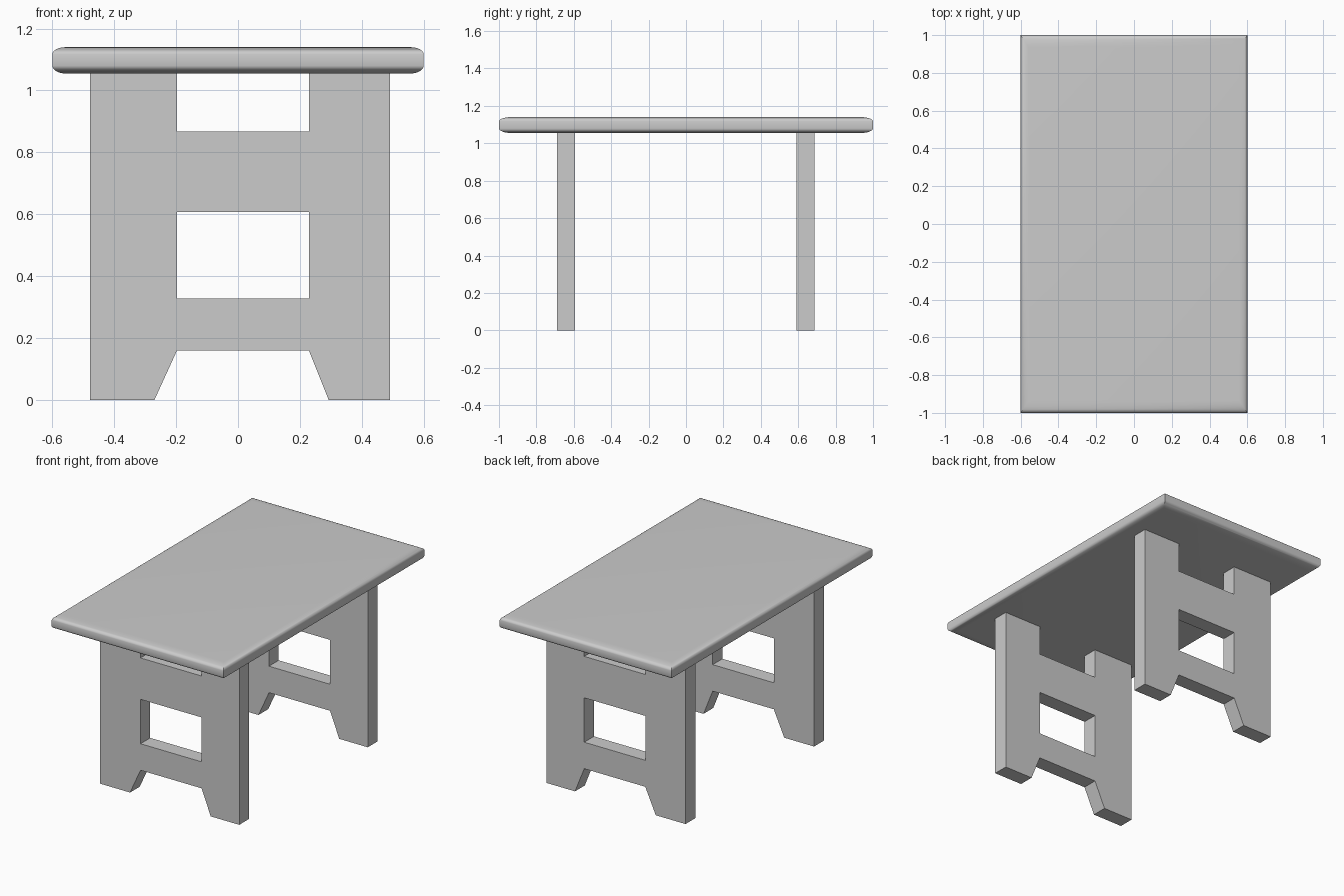
import bpy, bmesh, math

cube = bpy.data.objects.get("Cube")
if cube:
    bpy.data.objects.remove(cube, do_unlink=True)

grey = bpy.data.materials.new("plain grey")
grey.use_nodes = True
grey.diffuse_color = (0.6, 0.6, 0.6, 1)
grey.node_tree.nodes["Principled BSDF"].inputs["Base Color"].default_value = (0.6, 0.6, 0.6, 1)


def add_object(name, bm):
    bmesh.ops.recalc_face_normals(bm, faces=bm.faces)
    mesh = bpy.data.meshes.new(name)
    bm.to_mesh(mesh)
    bm.free()
    mesh.materials.append(grey)
    obj = bpy.data.objects.new(name, mesh)
    bpy.context.collection.objects.link(obj)
    return obj


# Tabletop: stacked rectangles following a rounded, mitred edge profile
BOTTOM, TOP = 1.055, 1.14
LIP_LOW, LIP_HIGH = 1.08, 1.117
INSET_X, INSET_Y = 0.042, 0.065
STEPS = 6

profile = []
for i in range(STEPS + 1):
    a = math.pi / 2 * i / STEPS
    profile.append((1 - math.sin(a), LIP_LOW - (LIP_LOW - BOTTOM) * math.cos(a)))
for i in range(STEPS + 1):
    a = math.pi / 2 * i / STEPS
    profile.append((1 - math.cos(a), LIP_HIGH + (TOP - LIP_HIGH) * math.sin(a)))

bm = bmesh.new()
rings = []
for inset, z in profile:
    x, y = 0.6 - INSET_X * inset, 1 - INSET_Y * inset
    rings.append([bm.verts.new((sx * x, sy * y, z))
                  for sx, sy in ((-1, -1), (1, -1), (1, 1), (-1, 1))])
for low, high in zip(rings, rings[1:]):
    for i in range(4):
        j = (i + 1) % 4
        bm.faces.new((low[i], low[j], high[j], high[i]))
bm.faces.new(rings[0])
bm.faces.new(rings[-1])
tabletop = add_object("tabletop", bm)
bpy.context.view_layer.objects.active = tabletop
tabletop.select_set(True)
bpy.ops.object.shade_smooth_by_angle(angle=math.radians(35))
tabletop.select_set(False)


# Leg panels: two posts with splayed feet joined by two rails
RAIL_LEVELS = (0.16, 0.327, 0.607, 0.868)


def leg_panel(name, y, thickness):
    bm = bmesh.new()
    inner = []
    posts = ((-0.478, -0.27, -0.197), (0.492, 0.293, 0.229))
    for outer_x, foot_x, inner_x in posts:
        edge = [bm.verts.new((inner_x, y, z)) for z in RAIL_LEVELS]
        inner.append(edge)
        foot = [bm.verts.new((x, y, 0)) for x in (outer_x, foot_x)]
        head = [bm.verts.new((x, y, BOTTOM)) for x in (inner_x, outer_x)]
        bm.faces.new(foot + edge + head)
    left, right = inner
    for i in (0, 2):
        bm.faces.new((left[i], right[i], right[i + 1], left[i + 1]))
    bmesh.ops.recalc_face_normals(bm, faces=bm.faces)
    solid = bmesh.ops.extrude_face_region(bm, geom=bm.faces[:], use_keep_orig=True)
    moved = [v for v in solid["geom"] if isinstance(v, bmesh.types.BMVert)]
    bmesh.ops.translate(bm, verts=moved, vec=(0, thickness, 0))
    return add_object(name, bm)


leg_panel("front_leg_panel", -0.69, 0.097)
leg_panel("back_leg_panel", 0.59, 0.097)
